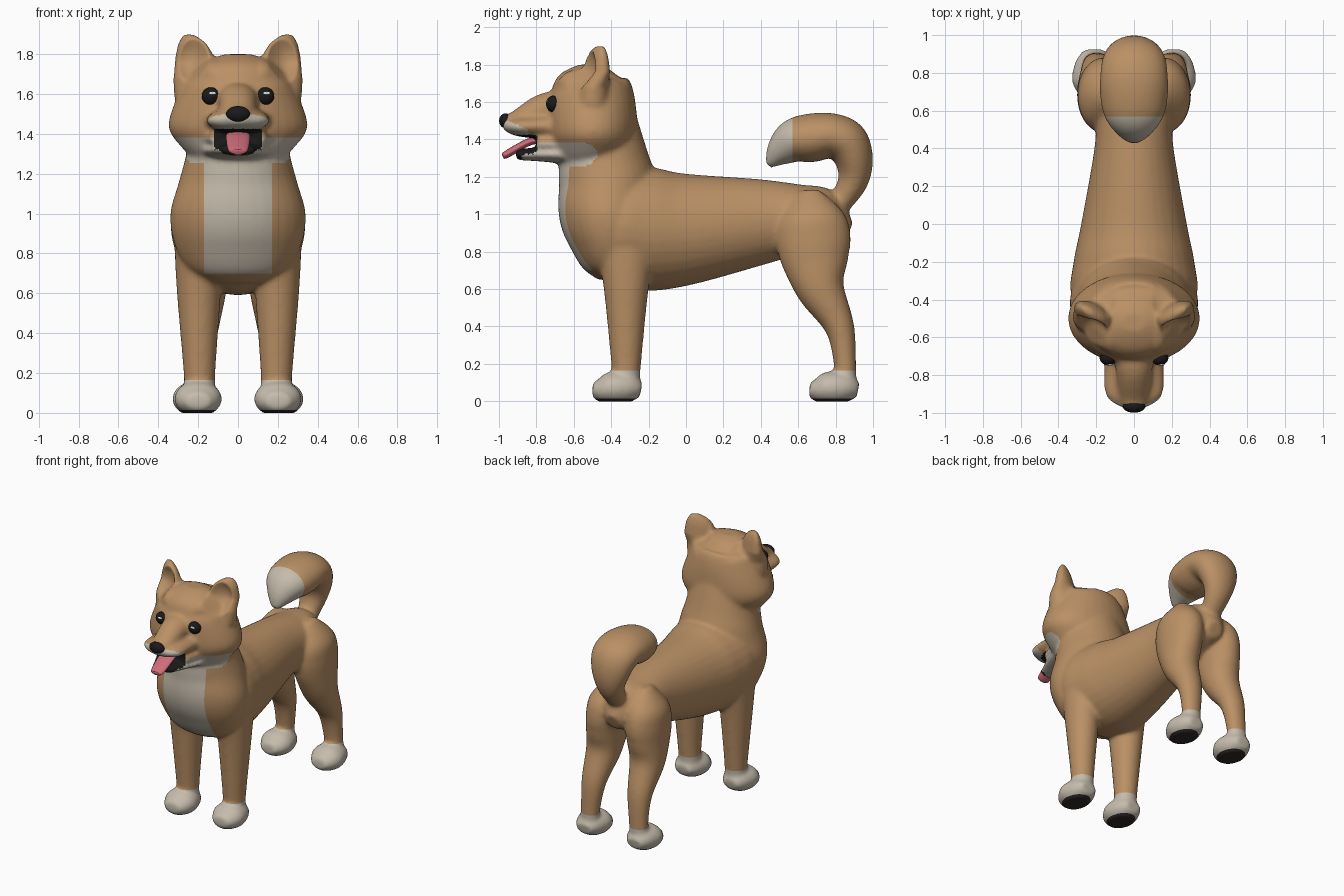
import bpy, bmesh, math
from mathutils import Vector

cube = bpy.data.objects.get("Cube")
if cube:
    bpy.data.objects.remove(cube)


def material(name, rgb):
    m = bpy.data.materials.new(name)
    m.use_nodes = True
    m.diffuse_color = (*rgb, 1)
    m.node_tree.nodes["Principled BSDF"].inputs["Base Color"].default_value = (*rgb, 1)
    return m


FAWN = material("fawn fur", (0.49, 0.28, 0.13))
CREAM = material("cream fur", (0.56, 0.5, 0.41))
BLACK = material("black", (0.01, 0.01, 0.01))
PAD = material("dark pad", (0.03, 0.02, 0.02))
PINK = material("tongue pink", (0.62, 0.15, 0.19))
WHITE = material("eye glint white", (0.8, 0.8, 0.8))


def spline(stations, steps=6):
    """Smooth curve through the stations (y, z, half width, half depth)."""
    padded = [stations[0]] + list(stations) + [stations[-1]]
    out = []
    for before, start, end, after in zip(padded, padded[1:], padded[2:], padded[3:]):
        for i in range(steps):
            t = i / steps
            point = []
            for a, b, c, d in zip(before, start, end, after):
                slope_in, slope_out = (c - a) / 2, (d - b) / 2
                bend = 3 * (c - b) - 2 * slope_in - slope_out
                twist = 2 * (b - c) + slope_in + slope_out
                point.append(b + t * (slope_in + t * (bend + t * twist)))
            out.append(point)
    return out + [list(stations[-1])]


def loft(bm, stations, x_start=0, x_end=0, sides=32):
    """Elliptical tube along a path, each ring square to the path seen from the side."""
    path = spline(stations)
    last = len(path) - 1
    rings = []
    for i, (y, z, half_width, half_depth) in enumerate(path):
        x = x_start + (x_end - x_start) * i / last
        before, after = path[max(i - 1, 0)], path[min(i + 1, last)]
        along = Vector((after[0] - before[0], after[1] - before[1])).normalized()
        ring = []
        for k in range(sides):
            angle = math.tau * k / sides
            across, out = half_width * math.cos(angle), half_depth * math.sin(angle)
            ring.append(bm.verts.new((x + across, y - along.y * out, z + along.x * out)))
        rings.append(ring)
    for ring, following in zip(rings, rings[1:]):
        for k in range(sides):
            bm.faces.new((ring[k - 1], ring[k], following[k], following[k - 1]))
    bm.faces.new(rings[0])
    bm.faces.new(rings[-1])


def make_object(name, bm, materials):
    bmesh.ops.recalc_face_normals(bm, faces=bm.faces)
    for face in bm.faces:
        face.smooth = True
    mesh = bpy.data.meshes.new(name)
    bm.to_mesh(mesh)
    bm.free()
    for m in materials:
        mesh.materials.append(m)
    obj = bpy.data.objects.new(name, mesh)
    bpy.context.collection.objects.link(obj)
    return obj


def ball(name, mat, centre, size):
    bm = bmesh.new()
    bmesh.ops.create_uvsphere(bm, u_segments=24, v_segments=16, radius=1)
    for v in bm.verts:
        v.co = Vector(centre) + Vector(a * b for a, b in zip(v.co, size))
    return make_object(name, bm, [mat])


bm = bmesh.new()
# Torso, shoulders to rump
loft(bm, [(-.52, .95, .2, .2), (-.38, .94, .33, .31), (-.2, .92, .32, .33), (0, .92, .28, .3),
          (.4, .96, .21, .23), (.6, .97, .2, .19), (.74, .95, .18, .18), (.87, .9, .06, .06)])
# Chest and neck
loft(bm, [(-.41, .65, .12, .06), (-.41, .72, .25, .15), (-.41, .85, .32, .22), (-.42, 1, .34, .26),
          (-.42, 1.15, .3, .26), (-.44, 1.3, .26, .24), (-.46, 1.6, .2, .17)])
# Skull and cheeks
loft(bm, [(-.5, 1.25, .19, .17), (-.5, 1.34, .29, .21), (-.5, 1.45, .35, .24), (-.51, 1.64, .28, .23),
          (-.52, 1.71, .24, .19), (-.52, 1.77, .15, .12), (-.52, 1.8, .07, .05)])
# Bridge of the nose
loft(bm, [(-.6, 1.56, .13, .1), (-.75, 1.56, .1, .09), (-.9, 1.5, .08, .06), (-.98, 1.5, .05, .03)])
# Upper lip
loft(bm, [(-.6, 1.47, .2, .08), (-.75, 1.47, .16, .07), (-.91, 1.47, .15, .05), (-.98, 1.48, .05, .02)])
# Mouth corners
loft(bm, [(-.6, 1.38, .2, .06), (-.8, 1.38, .14, .06)])
# Lower jaw
loft(bm, [(-.6, 1.32, .2, .06), (-.75, 1.32, .15, .04), (-.91, 1.32, .08, .03)])
# Curled tail
loft(bm, [(.72, .92, .06, .06), (.81, 1.04, .07, .06), (.89, 1.17, .1, .08), (.9, 1.28, .14, .1),
          (.86, 1.38, .17, .12), (.78, 1.42, .18, .12), (.68, 1.41, .18, .13), (.58, 1.39, .16, .12),
          (.5, 1.33, .1, .08), (.44, 1.26, .03, .02)])

for side in (1, -1):
    # Front leg
    loft(bm, [(-.32, .85, .12, .16), (-.32, .6, .11, .12), (-.32, .2, .08, .08), (-.32, .05, .08, .07)],
         side * .2, side * .19)
    # Hind leg
    loft(bm, [(.66, 1.13, .03, .05), (.67, 1, .13, .17), (.68, .88, .14, .2), (.69, .75, .13, .18),
              (.72, .6, .12, .13), (.82, .4, .09, .08), (.85, .2, .07, .06), (.85, .05, .07, .06)],
         side * .14, side * .21)
    # Paws, heel to toe
    for x, heel in ((side * .2, -.24), (side * .21, .92)):
        loft(bm, [(heel, .06, .06, .04), (heel - .06, .07, .1, .08), (heel - .15, .07, .12, .09),
                  (heel - .21, .06, .1, .07), (heel - .26, .06, .06, .04)], x, x)
    # Ear
    loft(bm, [(-.5, 1.58, .14, .1), (-.49, 1.7, .12, .08), (-.48, 1.84, .08, .05), (-.47, 1.9, .03, .02)],
         side * .18, side * .25)

# Blend all parts into one coat
coat = make_object("coat", bm, [FAWN, CREAM, BLACK, PAD])
remesh = coat.modifiers.new("blend", "REMESH")
remesh.mode = "VOXEL"
remesh.voxel_size = 0.012
relax = coat.modifiers.new("relax", "SMOOTH")
relax.factor = 0.5
relax.iterations = 14
bpy.context.view_layer.update()
baked = coat.evaluated_get(bpy.context.evaluated_depsgraph_get())
bm = bmesh.new()
bm.from_mesh(baked.to_mesh())
baked.to_mesh_clear()
coat.modifiers.clear()

# Hollow the ears, turn them outward and flatten the soles
bm.normal_update()
pushes = []
for v in bm.verts:
    x, y, z = abs(v.co.x), v.co.y, v.co.z
    reach = Vector(((x - .22) / .08, (y + .54) / .13, (z - 1.76) / .12)).length
    push = 0
    if reach < 1 and v.normal.y < 0:
        push += .06 * (1 - reach ** 2) * min(1, -2 * v.normal.y)
    if z > 1.68 and x > .1:
        push += (x - .21) * .4 * min(1, (z - 1.68) / .08) * min(1, (x - .1) / .05)
    pushes.append(push)
for v, push in zip(bm.verts, pushes):
    v.co.y += push
    v.co.z = max(v.co.z, 0)

# Cut crisp borders for the markings
SOLE, SOCK, BIB_LOW, BIB_TOP, JAW_TOP = .014, .165, .7, 1.255, 1.383
MOUTH, BIB, TAIL_TIP = .12, .17, .57
cuts = {"X": (MOUTH, -MOUTH, BIB, -BIB), "Y": (TAIL_TIP,), "Z": (SOLE, SOCK, BIB_LOW, BIB_TOP, JAW_TOP)}
for axis, values in cuts.items():
    normal = Vector([float(axis == letter) for letter in "XYZ"])
    for value in values:
        bmesh.ops.bisect_plane(bm, geom=bm.verts[:] + bm.edges[:] + bm.faces[:],
                               plane_co=normal * value, plane_no=normal)
bm.normal_update()
PLAIN, PALE, DARK, UNDERFOOT = range(4)


def marking(p, n):
    x, y, z = abs(p.x), p.y, p.z
    if z < SOCK:
        return UNDERFOOT if z < SOLE else PALE
    if y > 0:
        return PALE if y < TAIL_TIP and z > BIB_TOP and y > .3 else PLAIN
    # Inside of the mouth and dark lips
    if x < MOUTH and y < -.7 and 1.295 < z < 1.425:
        lip = y < -.875 and z < 1.36
        if lip or n.z > .45 or n.y < -.5 or (n.z < -.6 and z > 1.37):
            return DARK
    # Upper lip
    if y < -.84 and 1.37 < z < 1.455 - .45 * (y + .85):
        return PALE
    # Jaw and cheeks, rounded at the back
    height = (z - 1.32) / .066
    if BIB_TOP < z < JAW_TOP and y < .1 * math.sqrt(max(0, 1 - height ** 2)) - .575:
        return PALE
    # Chest bib
    if x < BIB and BIB_LOW < z < BIB_TOP and y < -.4 and n.y < 0:
        return PALE
    return PLAIN


for face in bm.faces:
    face.material_index = marking(face.calc_center_median(), face.normal)
    face.smooth = True
bm.to_mesh(coat.data)
bm.free()

# Face details
ball("nose", BLACK, (0, -.965, 1.5), (.06, .034, .04))
for side, label in ((1, "left"), (-1, "right")):
    ball(label + "_eye", BLACK, (side * .136, -.71, 1.59), (.046, .038, .044))
    ball(label + "_eye_glint", WHITE, (side * .136 + .008, -.744, 1.604), (.018, .006, .008))

# Tongue
bm = bmesh.new()
loft(bm, [(-.74, 1.39, .05, .02), (-.83, 1.39, .06, .02), (-.96, 1.32, .05, .02), (-.98, 1.31, .02, .01)])
make_object("tongue", bm, [PINK])
